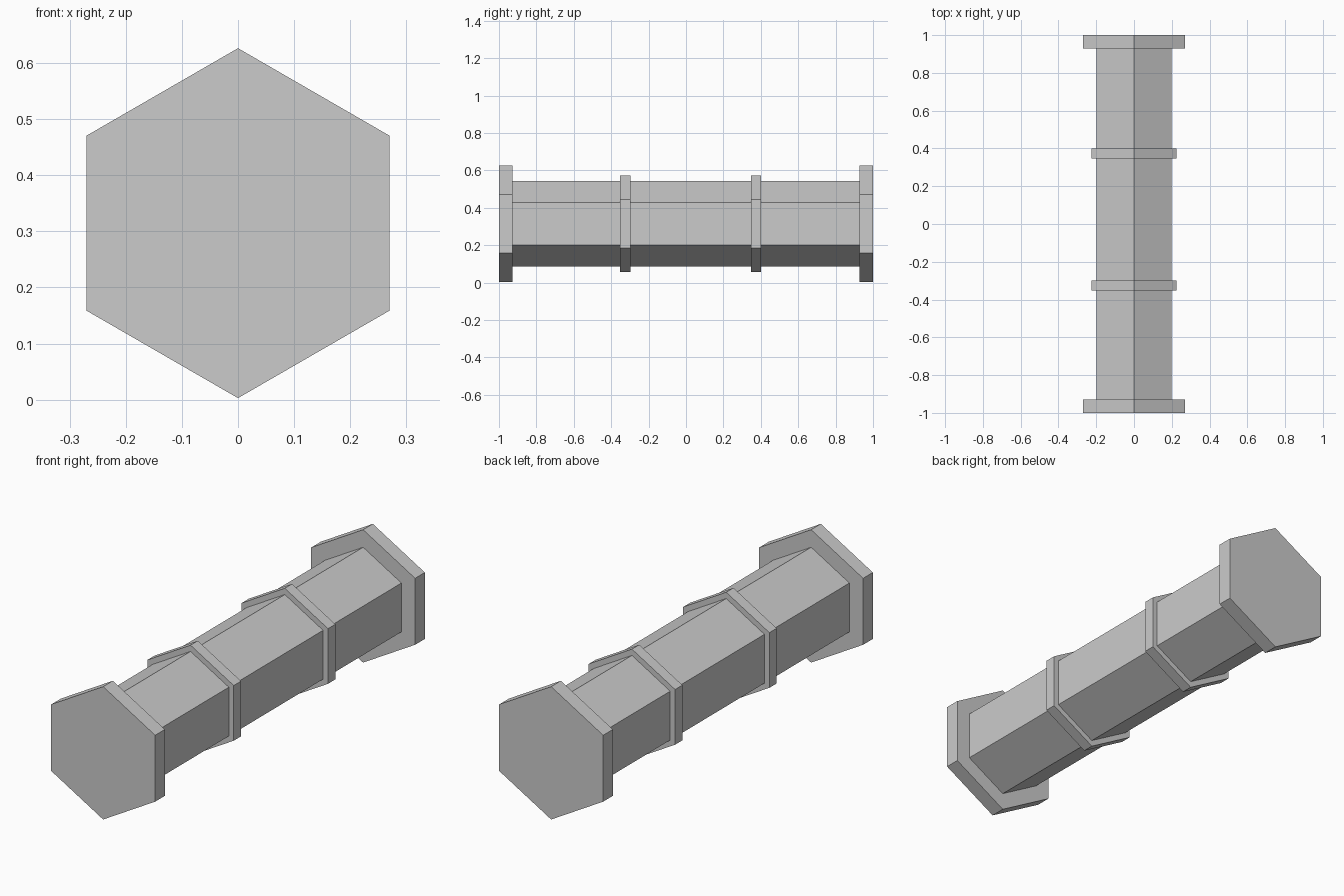
import bpy
import math

if "Cube" in bpy.data.objects:
    bpy.data.objects.remove(bpy.data.objects["Cube"])

AXIS_Z = 0.3145


def hex_prism(name, radius, y0, y1):
    """Six-sided prism lying along y, with corners at top and bottom."""
    bpy.ops.mesh.primitive_cylinder_add(
        vertices=6, radius=radius, depth=y1 - y0,
        location=(0, (y0 + y1) / 2, AXIS_Z), rotation=(math.pi / 2, 0, 0))
    obj = bpy.context.object
    obj.name = name
    bpy.ops.object.transform_apply(location=False, rotation=True, scale=True)
    return obj


# Main shaft
hex_prism("shaft", 0.2295, -0.928, 0.928)

# End flanges
hex_prism("front_flange", 0.3118, -1.0, -0.928)
hex_prism("back_flange", 0.3118, 0.928, 1.0)

# Thin collars around the shaft
hex_prism("front_collar", 0.259, -0.352, -0.298)
hex_prism("back_collar", 0.259, 0.347, 0.401)
